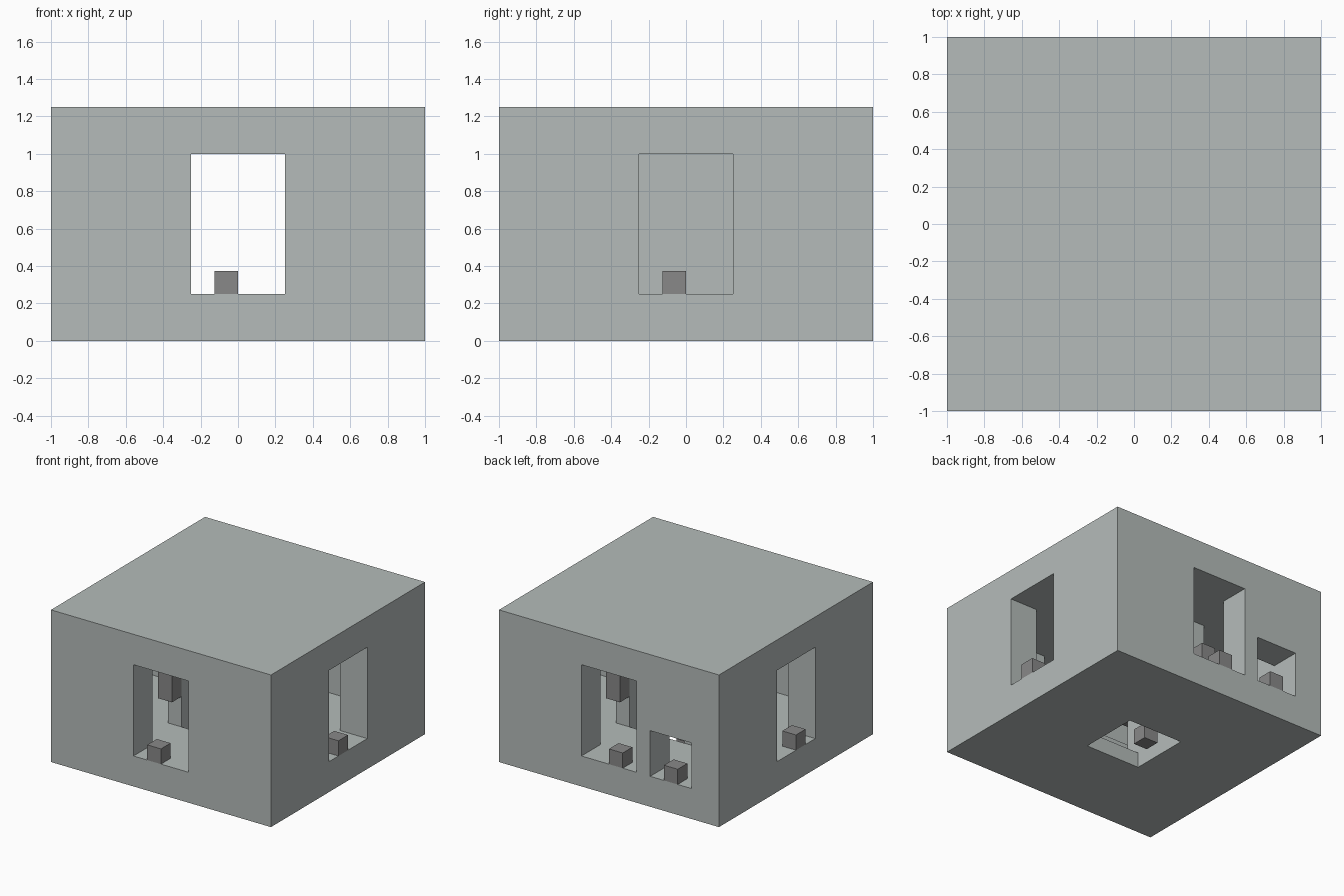
import bpy

default = bpy.data.objects.get("Cube")
if default:
    bpy.data.objects.remove(default, do_unlink=True)


def make_material(name, rgb):
    mat = bpy.data.materials.new(name)
    mat.use_nodes = True
    color = (*rgb, 1.0)
    mat.diffuse_color = color
    mat.node_tree.nodes["Principled BSDF"].inputs["Base Color"].default_value = color
    return mat


stone = make_material("pale grey stone", (0.46, 0.50, 0.49))
dark = make_material("mid grey block", (0.25, 0.25, 0.25))


def box(name, low, high, mat):
    """Axis-aligned box between two corners."""
    center = [(a + b) / 2 for a, b in zip(low, high)]
    bpy.ops.mesh.primitive_cube_add(size=1, location=center)
    obj = bpy.context.object
    obj.name = name
    obj.scale = [b - a for a, b in zip(low, high)]
    bpy.ops.object.transform_apply(location=True, rotation=False, scale=True)
    obj.data.materials.append(mat)
    return obj


def cut(target, name, low, high):
    """Subtract a box from the target."""
    cutter = box(name, low, high, stone)
    cutter.hide_render = True
    mod = target.modifiers.new(name, 'BOOLEAN')
    mod.operation = 'DIFFERENCE'
    mod.solver = 'EXACT'
    mod.object = cutter
    bpy.context.view_layer.objects.active = target
    bpy.ops.object.modifier_apply(modifier=mod.name)
    bpy.data.objects.remove(cutter, do_unlink=True)


U = 0.125           # module of the whole building
FLOOR, CEILING = 2 * U, 8 * U
DOOR = 2 * U        # half width of a doorway

# Outer shell with room, doorways, window and floor hatch
shell = box("building_shell", (-1, -1, 0), (1, 1, 10 * U), stone)
cut(shell, "room", (-6 * U, -6 * U, FLOOR), (6 * U, 6 * U, CEILING))
cut(shell, "front_back_doorways", (-DOOR, -2, FLOOR), (DOOR, 2, CEILING))
cut(shell, "side_doorways", (-2, -DOOR, FLOOR), (2, DOOR, CEILING))
cut(shell, "back_window", (-6 * U, 5 * U, FLOOR), (-3 * U, 2, 5 * U))
cut(shell, "floor_pit", (-DOOR, -3 * U, U), (DOOR, 3 * U, 4 * U))
cut(shell, "floor_hatch", (-DOOR, -DOOR, -U), (DOOR, DOOR, 2 * U))

# Two partitions, each with a block fixed to both ends
for side, s in (("left", 1), ("right", -1)):
    x0, x1 = sorted((s * 2 * U, s * 3 * U))
    box(side + "_partition", (x0, -3 * U, FLOOR), (x1, 3 * U, CEILING), stone)
    for end, y0 in (("front", -4 * U), ("back", 3 * U)):
        box(f"{side}_{end}_wall_block", (x0, y0, 4 * U), (x1, y0 + U, 6 * U), dark)

# Small cubes standing flush in each opening
cubes = {
    "front_door_cube": (-U, -1, FLOOR),
    "back_door_cube": (-U, 1 - U, FLOOR),
    "left_door_cube": (1 - U, -U, FLOOR),
    "right_door_cube": (-1, -U, FLOOR),
    "window_cube": (-5 * U, 1 - U, FLOOR),
    "hatch_cube": (-U, 0, 0),
}
for name, low in cubes.items():
    box(name, low, [v + U for v in low], dark)
